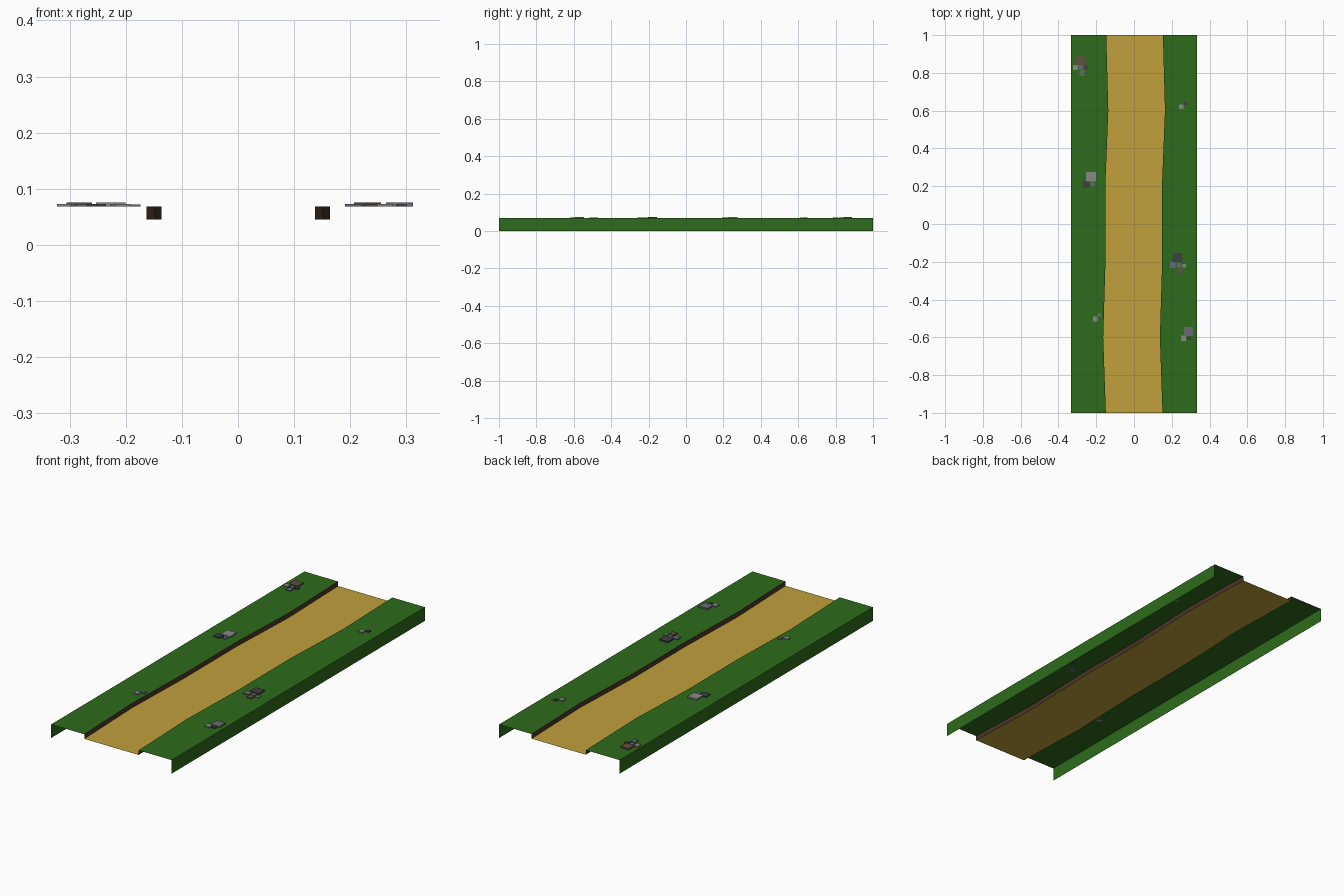
import bpy

if "Cube" in bpy.data.objects:
    bpy.data.objects.remove(bpy.data.objects["Cube"])

def material(name, rgb):
    m = bpy.data.materials.new(name)
    m.diffuse_color = (*rgb, 1)
    m.use_nodes = True
    m.node_tree.nodes["Principled BSDF"].inputs["Base Color"].default_value = m.diffuse_color
    return m

grass = material("grass", (0.026, 0.145, 0.011))
sand = material("sand", (0.53, 0.35, 0.045))
dirt = material("dirt", (0.07, 0.035, 0.02))
light = material("light_stone", (0.25, 0.25, 0.24))
mid = material("mid_stone", (0.14, 0.15, 0.18))
dark = material("dark_stone", (0.05, 0.05, 0.055))
brown = material("brown_stone", (0.12, 0.08, 0.055))

def make_mesh(name, verts, faces, mat):
    me = bpy.data.meshes.new(name)
    me.from_pydata(verts, [], faces)
    me.materials.append(mat)
    ob = bpy.data.objects.new(name, me)
    bpy.context.collection.objects.link(ob)
    return ob

def strip(name, a, b, mat):
    """Quads between two matching rows of points."""
    n = len(a)
    faces = [(i, i + 1, n + i + 1, n + i) for i in range(n - 1)]
    return make_mesh(name, a + b, faces, mat)

# Winding path: centre offset at each y station
TOP, PATH, EDGE, HALF = 0.068, 0.045, 0.333, 0.15
course = [(-1, 0.001), (-0.6, -0.013), (-0.2, -0.001),
          (0.2, -0.002), (0.6, 0.014), (1, 0.003)]

def row(side, z):
    return [(c + side * HALF, y, z) for y, c in course]

def outer(side, z):
    return [(side * EDGE, y, z) for y, c in course]

# Sunken path, bare dirt banks, grass verges and outer walls
strip("path", row(1, PATH), row(-1, PATH), sand)
for side, label in ((-1, "left"), (1, "right")):
    inner, rim = row(side, TOP), outer(side, TOP)
    low, foot = row(side, PATH), outer(side, 0)
    if side < 0:
        strip(label + "_bank", low, inner, dirt)
        strip(label + "_verge", inner, rim, grass)
        strip(label + "_wall", rim, foot, grass)
    else:
        strip(label + "_bank", inner, low, dirt)
        strip(label + "_verge", rim, inner, grass)
        strip(label + "_wall", foot, rim, grass)

# Stone clusters: x, y, size, colour
clusters = [
    [(-0.283, 0.865, 0.046, brown), (-0.310, 0.828, 0.026, light),
     (-0.275, 0.800, 0.026, mid), (-0.256, 0.830, 0.020, dark),
     (-0.281, 0.829, 0.020, mid)],
    [(-0.227, 0.250, 0.052, light), (-0.253, 0.209, 0.035, dark),
     (-0.218, 0.209, 0.020, mid)],
    [(-0.205, -0.502, 0.026, light), (-0.183, -0.481, 0.019, mid)],
    [(0.231, -0.178, 0.048, dark), (0.206, -0.217, 0.030, mid),
     (0.241, -0.245, 0.027, brown), (0.238, -0.216, 0.022, mid),
     (0.265, -0.221, 0.019, light)],
    [(0.288, -0.570, 0.048, mid), (0.262, -0.605, 0.028, light),
     (0.291, -0.605, 0.019, dark)],
    [(0.250, 0.621, 0.025, light), (0.272, 0.640, 0.018, dark)],
]
for k, cluster in enumerate(clusters):
    for x, y, s, mat in cluster:
        h = 0.007 if s > 0.04 else 0.005 if s > 0.022 else 0.004
        bpy.ops.mesh.primitive_cube_add(size=1, location=(x, y, TOP + h / 2), scale=(s, s, h))
        ob = bpy.context.object
        ob.name = f"stone_cluster_{k + 1}"
        ob.data.materials.append(mat)
